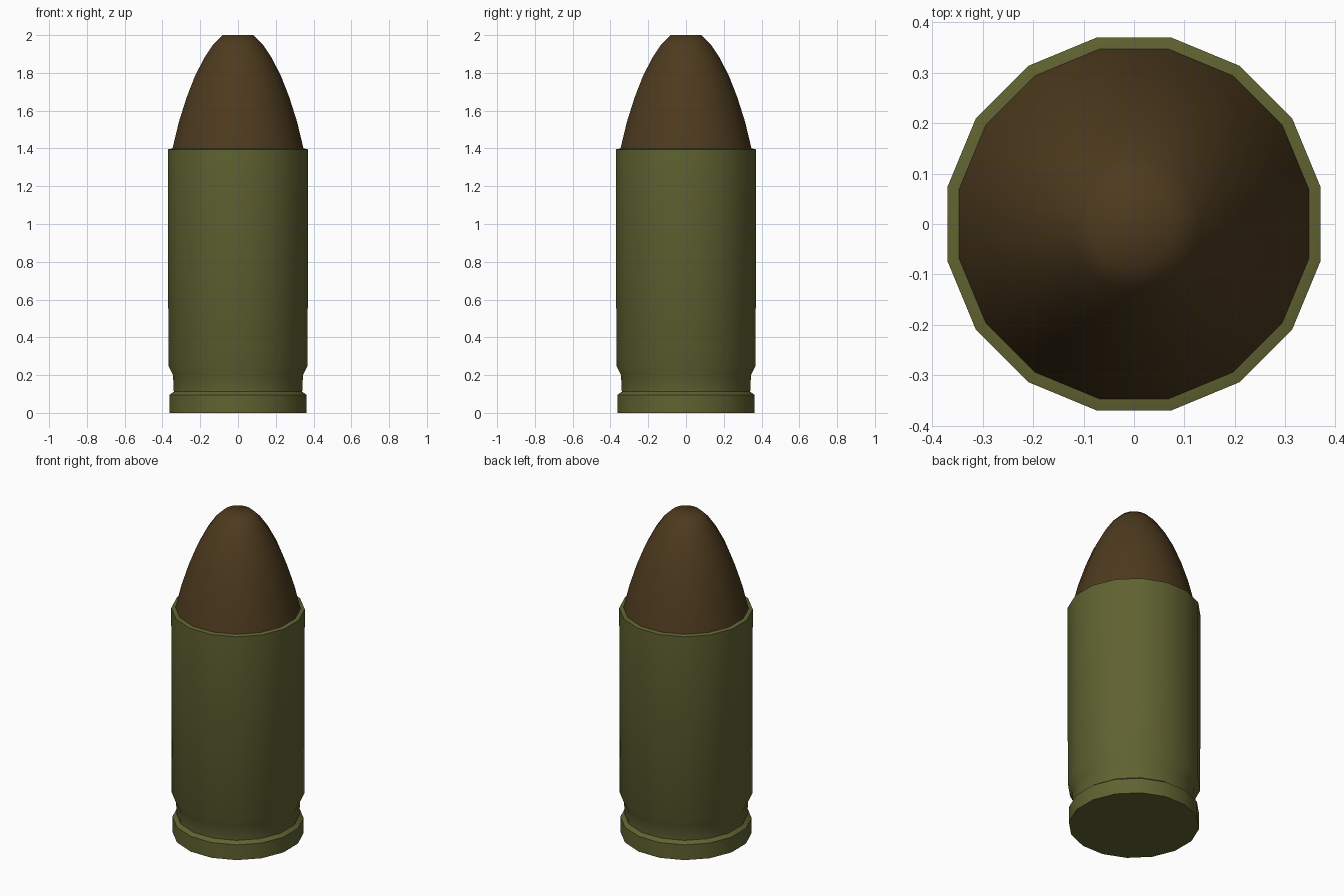
import bpy, bmesh, math

if "Cube" in bpy.data.objects:
    bpy.data.objects.remove(bpy.data.objects["Cube"])

SIDES = 16
HALF = math.pi / SIDES


def material(name, color):
    mat = bpy.data.materials.new(name)
    mat.diffuse_color = (*color, 1)
    mat.use_nodes = True
    mat.node_tree.nodes["Principled BSDF"].inputs["Base Color"].default_value = mat.diffuse_color
    return mat


def lathe(name, profile, mat, angle):
    """Spin (flat-to-flat half width, z) points round z; caps both ends that are not on the axis."""
    bm = bmesh.new()
    rings = []
    for width, z in profile:
        r = width / math.cos(HALF)
        rings.append([bm.verts.new((r * math.cos(HALF + 2 * HALF * i),
                                    r * math.sin(HALF + 2 * HALF * i), z))
                      for i in range(SIDES)])
    for low, high in zip(rings, rings[1:]):
        for i in range(SIDES):
            j = (i + 1) % SIDES
            bm.faces.new((low[i], low[j], high[j], high[i]))
    bm.faces.new(rings[0][::-1])
    bm.faces.new(rings[-1])
    bmesh.ops.recalc_face_normals(bm, faces=bm.faces)
    mesh = bpy.data.meshes.new(name)
    bm.to_mesh(mesh)
    bm.free()
    mesh.materials.append(mat)
    obj = bpy.data.objects.new(name, mesh)
    bpy.context.collection.objects.link(obj)
    bpy.ops.object.select_all(action='DESELECT')
    obj.select_set(True)
    bpy.context.view_layer.objects.active = obj
    bpy.ops.object.shade_smooth_by_angle(angle=math.radians(angle))
    return obj


olive = material("olive_brass", (0.117, 0.123, 0.031))
brown = material("dark_copper", (0.075, 0.043, 0.013))

# Casing: base rim, extractor groove, straight wall and flat mouth
lathe("casing", [(0.363, 0), (0.363, 0.095), (0.34, 0.112), (0.344, 0.2),
                 (0.369, 0.25), (0.37, 1.395), (0.348, 1.4)], olive, 30)

# Projectile: curved nose with a small flat tip
lathe("projectile", [(0.347, 1.399), (0.313, 1.54), (0.272, 1.67), (0.227, 1.785),
                     (0.178, 1.88), (0.13, 1.952), (0.082, 2.0)], brown, 60)
